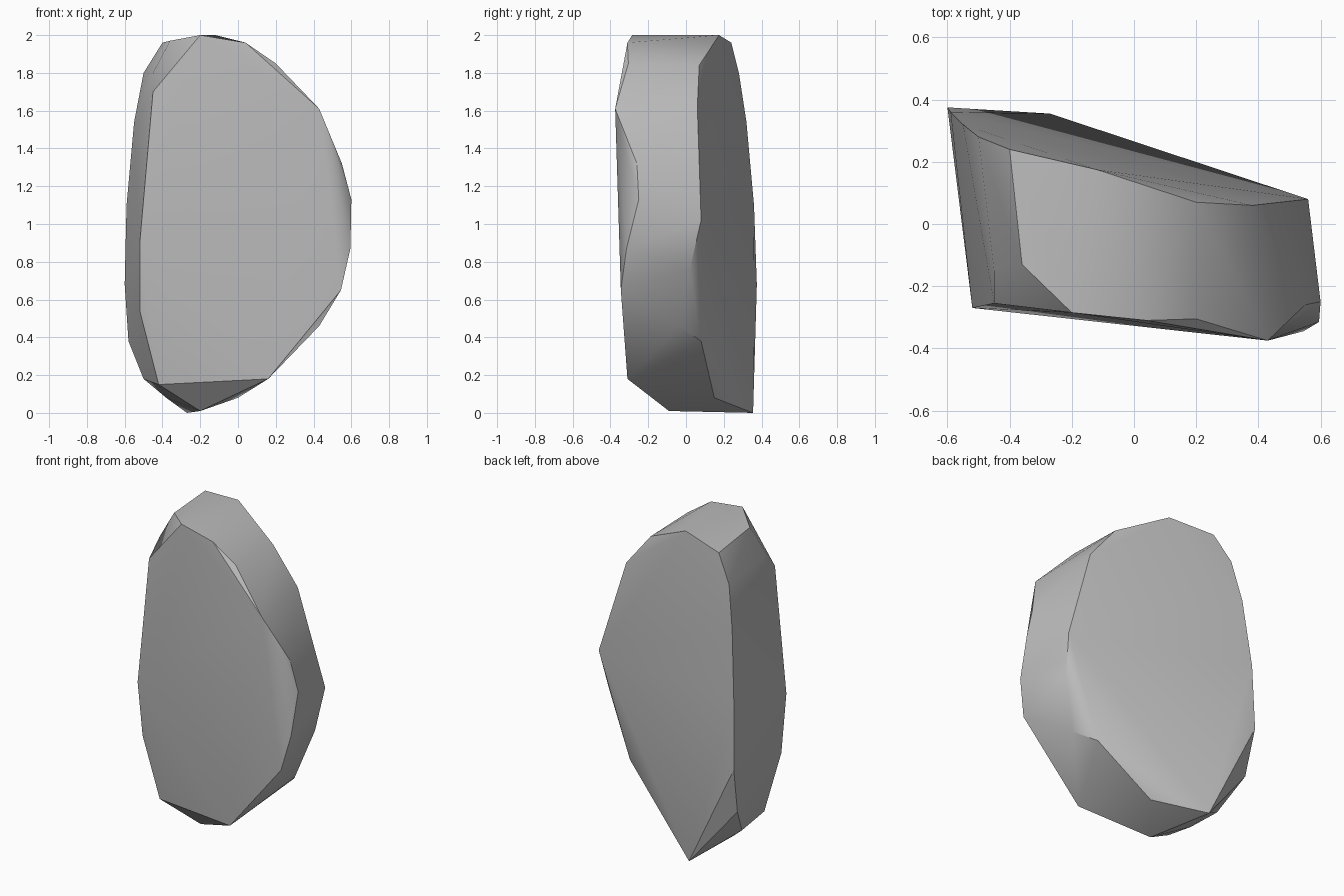
import bpy
import bmesh
from math import radians

default_cube = bpy.data.objects.get("Cube")
if default_cube:
    bpy.data.objects.remove(default_cube, do_unlink=True)


def make_material(name, colour):
    material = bpy.data.materials.new(name)
    material.use_nodes = True
    material.diffuse_color = colour
    shader = next(n for n in material.node_tree.nodes if n.type == "BSDF_PRINCIPLED")
    shader.inputs["Base Color"].default_value = colour
    return material


def make_boulder(name, corner_groups, material, smooth_angle):
    """Wrap the corner points in a convex skin, keeping hard chipped edges."""
    mesh = bpy.data.meshes.new(name)
    boulder = bpy.data.objects.new(name, mesh)
    bpy.context.collection.objects.link(boulder)

    bm = bmesh.new()
    for group in corner_groups:
        for corner in group:
            bm.verts.new(corner)
    hull = bmesh.ops.convex_hull(bm, input=bm.verts)
    unused = [g for g in hull["geom_interior"] if isinstance(g, bmesh.types.BMVert)]
    bmesh.ops.delete(bm, geom=unused, context="VERTS")
    bmesh.ops.recalc_face_normals(bm, faces=bm.faces)
    bm.to_mesh(mesh)
    bm.free()

    mesh.materials.append(material)
    bpy.ops.object.select_all(action="DESELECT")
    boulder.select_set(True)
    bpy.context.view_layer.objects.active = boulder
    bpy.ops.object.shade_smooth_by_angle(angle=smooth_angle)
    return boulder


# Broad front slab
front_rim = [
    (-.2, -.285, 2), (.04, -.31, 1.96), (.43, -.375, 1.61), (.545, -.345, .65),
    (.16, -.31, .18), (-.42, -.19, .15), (-.52, -.22, .54), (-.52, -.27, .9),
    (-.45, -.255, 1.7),
]

# Leaning back slab, tapering to a low point
back_rim = [
    (-.12, .175, 2), (-.4, .24, 1.96), (-.5, .28, 1.8), (-.55, .32, 1.54),
    (-.59, .36, 1.1), (-.6, .375, .68), (-.27, .355, 0), (.34, .08, .38),
    (.56, .08, 1.02), (.38, .06, 1.62), (.2, .07, 1.84),
]

# Chips along the crown and the bulging flank
upper_chips = [(-.36, -.13, 1.97), (-.45, -.15, 1.8), (.2, -.305, 1.85)]
flank_chips = [
    (.55, -.26, 1.32), (.6, -.25, 1.13), (.595, -.315, .87),
    (.53, .02, .76), (.43, -.04, .46),
]

# Worn underside
underside = [
    (-.2, -.09, .01), (0, .15, .08), (-.38, .06, .08), (-.5, .15, .18), (-.58, .31, .38),
]

stone_grey = make_material("stone grey", (.5, .5, .5, 1))
make_boulder(
    "boulder",
    [front_rim, back_rim, upper_chips, flank_chips, underside],
    stone_grey,
    radians(30),
)
